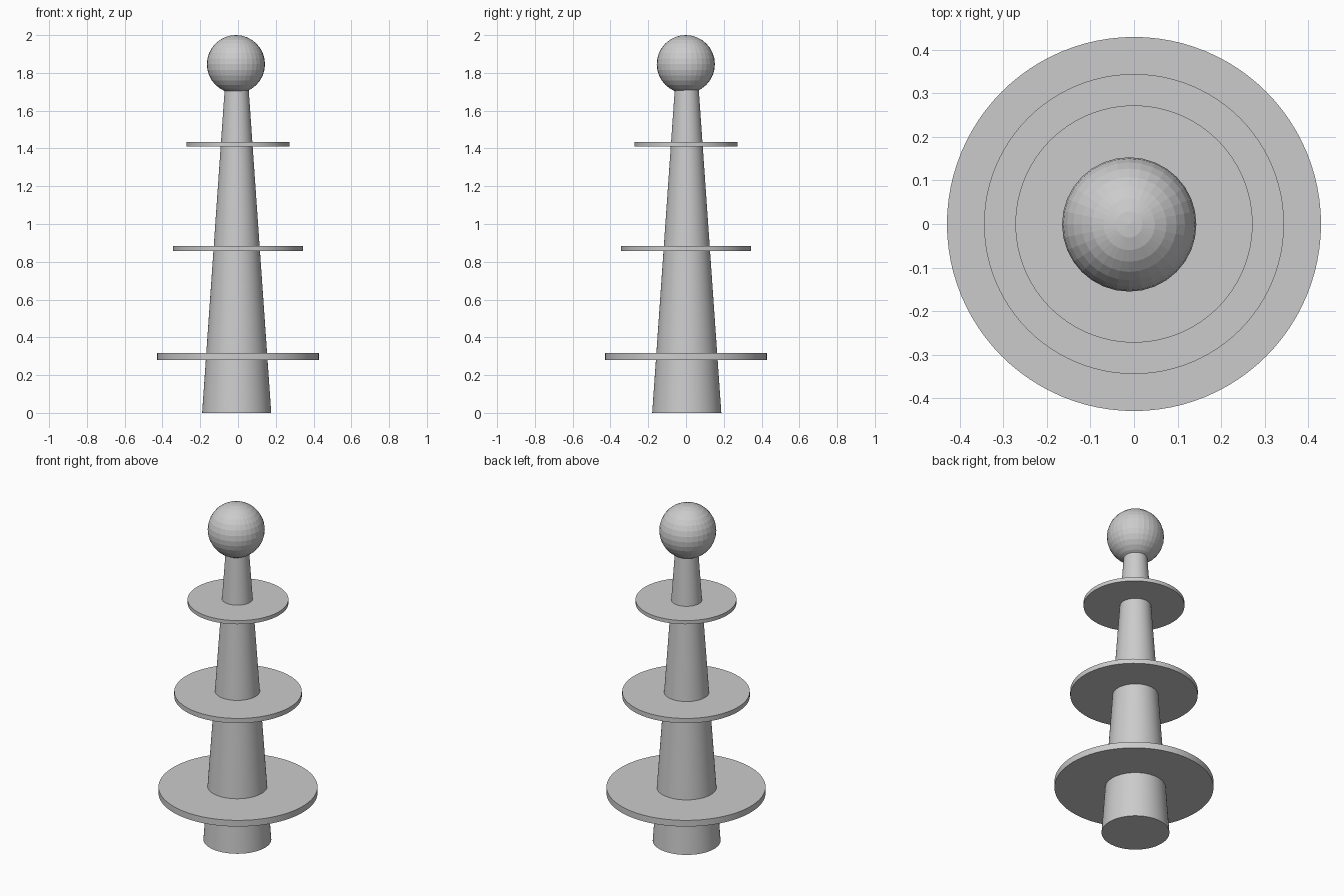
import bpy
import math

if "Cube" in bpy.data.objects:
    bpy.data.objects.remove(bpy.data.objects["Cube"])


def finish(name, smooth=True):
    obj = bpy.context.object
    obj.name = name
    if smooth:
        bpy.ops.object.shade_smooth_by_angle(angle=math.radians(30))
    return obj


# Tapered central post, ending just inside the ball
bpy.ops.mesh.primitive_cone_add(vertices=96, radius1=0.183, radius2=0.061,
                                depth=1.75, location=(-0.007, 0.004, 0.875))
finish("post")

# Three round tiers, shrinking upwards: name, radius, bottom z, top z
tiers = [
    ("lower_tier", 0.429, 0.280, 0.317),
    ("middle_tier", 0.344, 0.856, 0.884),
    ("upper_tier", 0.272, 1.411, 1.433),
]
for name, radius, bottom, top in tiers:
    bpy.ops.mesh.primitive_cylinder_add(vertices=96, radius=radius, depth=top - bottom,
                                        location=(0, 0, (bottom + top) / 2))
    finish(name)

# Faceted ball on top
bpy.ops.mesh.primitive_uv_sphere_add(segments=32, ring_count=16, radius=0.154,
                                     location=(-0.011, -0.001, 1.846))
finish("ball", smooth=False)
